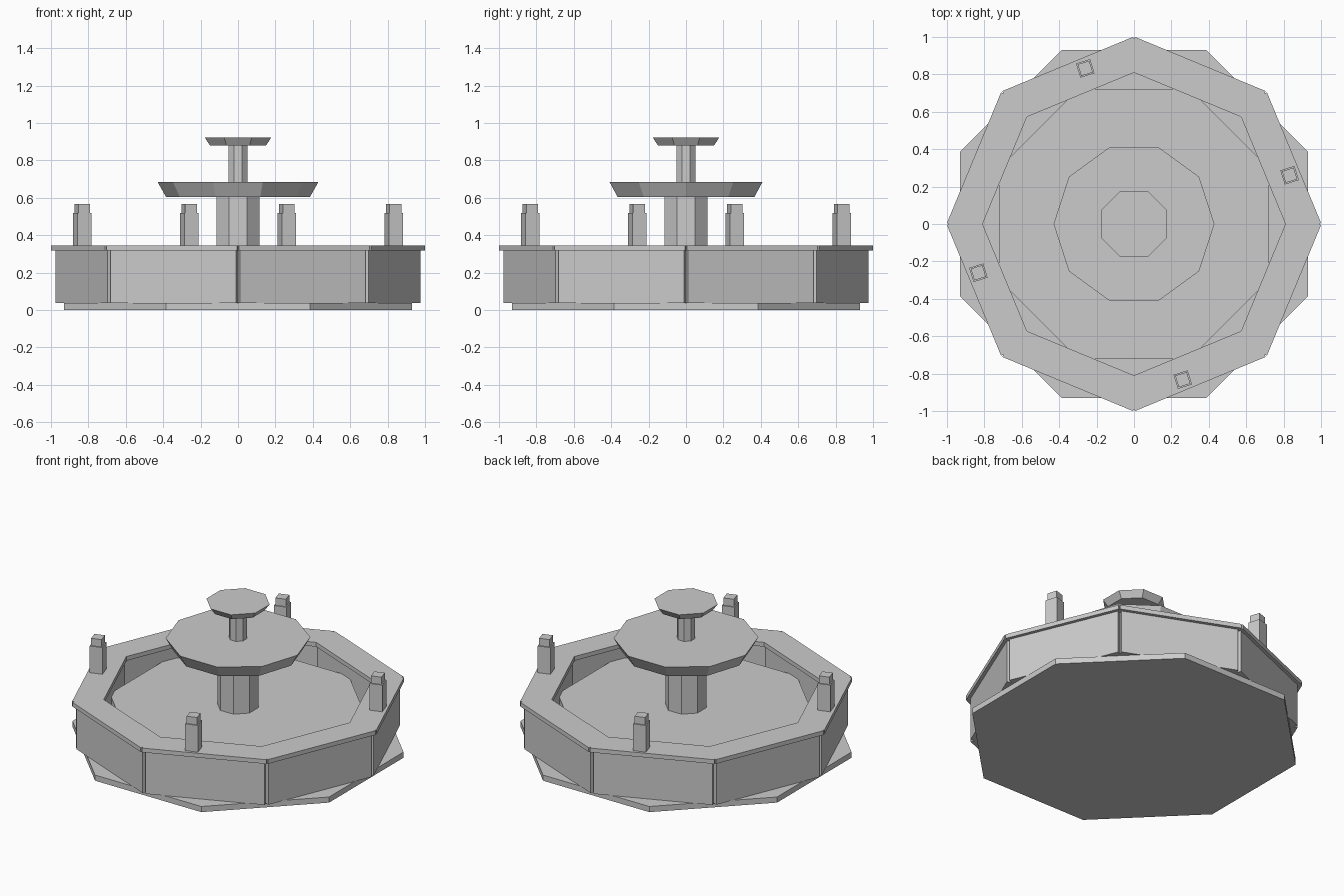
import bpy, math
from math import pi, sin, cos

if "Cube" in bpy.data.objects:
    bpy.data.objects.remove(bpy.data.objects["Cube"])


def make(name, verts, faces):
    me = bpy.data.meshes.new(name)
    me.from_pydata(verts, [], faces)
    me.update()
    ob = bpy.data.objects.new(name, me)
    bpy.context.collection.objects.link(ob)
    return ob


def frustum(name, n, r0, r1, z0, z1, rot=0.0, cx=0.0, cy=0.0):
    """n-sided solid with bottom radius r0 and top radius r1."""
    verts = [(cx + r * cos(rot + 2 * pi * i / n), cy + r * sin(rot + 2 * pi * i / n), z)
             for r, z in ((r0, z0), (r1, z1)) for i in range(n)]
    faces = [tuple(reversed(range(n))), tuple(range(n, 2 * n))]
    faces += [(i, (i + 1) % n, n + (i + 1) % n, n + i) for i in range(n)]
    return make(name, verts, faces)


def notched_ring(name, apothem, half, inner_apothem, z0, z1):
    """Octagonal ring of eight straight panels with a V groove at each corner."""
    outer, inner = [], []
    for k in range(8):
        a = pi / 8 + k * pi / 4
        c = a - pi / 8
        groove = half / sin(pi / 8)
        ri = inner_apothem / cos(pi / 8)
        outer.append((groove * cos(c), groove * sin(c)))
        for t in (-half, half):
            outer.append((apothem * cos(a) - t * sin(a), apothem * sin(a) + t * cos(a)))
        # inner corner, then two points along the straight inner side
        for f in (0.0, 0.1, 0.9):
            d = c + pi / 4
            inner.append((ri * ((1 - f) * cos(c) + f * cos(d)),
                          ri * ((1 - f) * sin(c) + f * sin(d))))
    n = len(outer)
    verts = [(x, y, z) for z in (z0, z1) for loop in (outer, inner) for x, y in loop]
    faces = []
    for i in range(n):
        j = (i + 1) % n
        faces += [(i, j, 2 * n + j, 2 * n + i),                      # outside
                  (n + j, n + i, 3 * n + i, 3 * n + j),              # inside
                  (2 * n + i, 2 * n + j, 3 * n + j, 3 * n + i),      # top
                  (j, i, n + i, n + j)]                              # bottom
    return make(name, verts, faces)


T = pi / 8

# Ground slab, pool wall and rim
frustum("base_slab", 8, 1.007, 1.007, 0.0, 0.037, T)
notched_ring("pool_wall", 0.905, 0.363, 0.76, 0.037, 0.317)
notched_ring("pool_rim", 0.926, 0.378, 0.748, 0.317, 0.345)

# Water surface
frustum("water", 8, 0.78, 0.78, 0.037, 0.24, T)

# Central columns and bowls
frustum("lower_column", 8, 0.125, 0.125, 0.24, 0.605, T)
frustum("lower_bowl", 10, 0.385, 0.43, 0.605, 0.685)
frustum("upper_column", 8, 0.055, 0.055, 0.685, 0.88, T)
frustum("upper_bowl", 8, 0.162, 0.192, 0.88, 0.922, T)

# Four spouts standing on the rim
for k in range(4):
    a = math.radians(17.4) + k * pi / 2
    x, y = 0.872 * cos(a), 0.872 * sin(a)
    frustum(f"spout_post_{k + 1}", 4, 0.056, 0.056, 0.345, 0.52, a + pi / 4, x, y)
    frustum(f"spout_cap_{k + 1}", 4, 0.046, 0.046, 0.52, 0.568, a + pi / 4, x, y)
